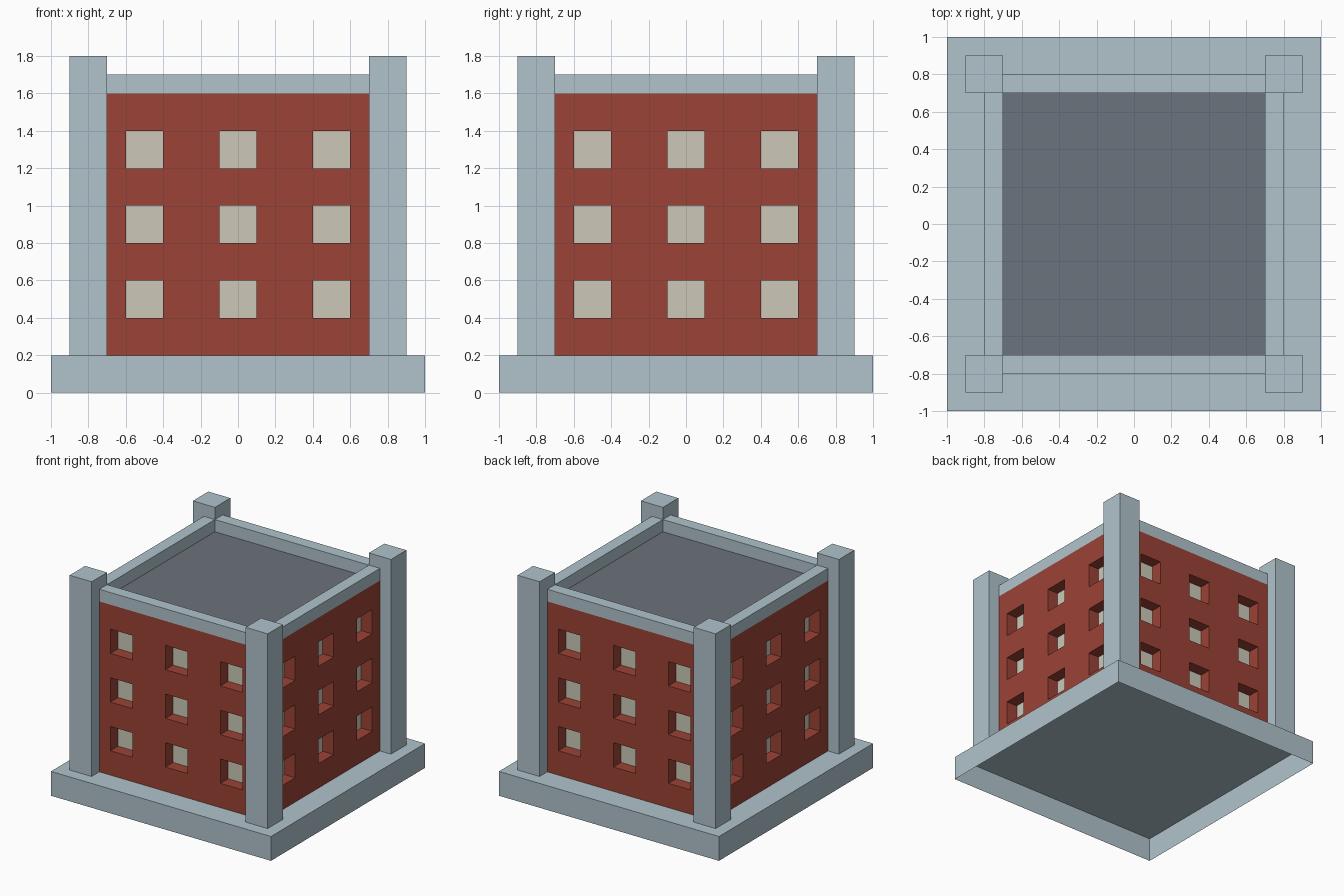
import bpy, bmesh
from mathutils import Matrix
from math import pi

if "Cube" in bpy.data.objects:
    bpy.data.objects.remove(bpy.data.objects["Cube"])


def material(name, r, g, b):
    m = bpy.data.materials.new(name)
    lin = [((c / 255 + 0.055) / 1.055) ** 2.4 for c in (r, g, b)]
    m.diffuse_color = (*lin, 1)
    m.use_nodes = True
    m.node_tree.nodes["Principled BSDF"].inputs["Base Color"].default_value = m.diffuse_color
    return m


STONE = material("pale blue stone", 177, 196, 204)
BRICK = material("red brick", 156, 66, 54)
PANE = material("cream window", 204, 201, 184)
ROOF = material("dark grey roof", 108, 115, 124)


def finish(name, bm, *mats):
    me = bpy.data.meshes.new(name)
    bm.to_mesh(me)
    bm.free()
    for m in mats:
        me.materials.append(m)
    ob = bpy.data.objects.new(name, me)
    bpy.context.collection.objects.link(ob)
    return ob


def box(name, lo, hi, mat, open_bottom=False):
    bm = bmesh.new()
    bmesh.ops.create_cube(bm, size=1)
    for v in bm.verts:
        v.co = [(a + b) / 2 + c * (b - a) for a, b, c in zip(lo, hi, v.co)]
    if open_bottom:
        bm.normal_update()
        down = [f for f in bm.faces if f.normal.z < -0.5]
        bmesh.ops.delete(bm, geom=down, context='FACES')
    return finish(name, bm, mat)


def wall(name, rot):
    """Brick wall on a grid; the odd cells are recessed windows."""
    xs = [-0.7, -0.6, -0.4, -0.1, 0.1, 0.4, 0.6, 0.7]
    zs = [0.2 + 0.2 * i for i in range(8)]
    bm = bmesh.new()
    grid = [[bm.verts.new((x, -0.8, z)) for z in zs] for x in xs]
    windows = []
    for i in range(7):
        for j in range(7):
            f = bm.faces.new((grid[i][j], grid[i + 1][j],
                              grid[i + 1][j + 1], grid[i][j + 1]))
            if i % 2 and j % 2:
                windows.append(f)
    for f in windows:
        pane = bmesh.ops.extrude_discrete_faces(bm, faces=[f])["faces"][0]
        for v in pane.verts:
            v.co.y += 0.1
        pane.material_index = 1
    bm.transform(rot)
    bm.normal_update()
    return finish(name, bm, BRICK, PANE)


# Base, hollow underneath
box("base", (-1, -1, 0), (1, 1, 0.2), STONE, open_bottom=True)

# Four walls with parapets above them
for k, side in enumerate(("front", "right", "back", "left")):
    rot = Matrix.Rotation(k * pi / 2, 4, 'Z')
    wall(side + "_wall", rot)
    parapet = box(side + "_parapet", (-0.7, -0.8, 1.6), (0.7, -0.7, 1.7), STONE)
    parapet.data.transform(rot)

# Corner pillars
for sx in (-1, 1):
    for sy in (-1, 1):
        name = ("front" if sy < 0 else "back") + ("_left" if sx < 0 else "_right") + "_pillar"
        cx, cy = sx * 0.8, sy * 0.8
        box(name, (cx - 0.1, cy - 0.1, 0.2), (cx + 0.1, cy + 0.1, 1.8), STONE)

# Flat roof inside the parapets
bm = bmesh.new()
bmesh.ops.create_grid(bm, x_segments=1, y_segments=1, size=0.7,
                      matrix=Matrix.Translation((0, 0, 1.6)))
finish("roof", bm, ROOF)
